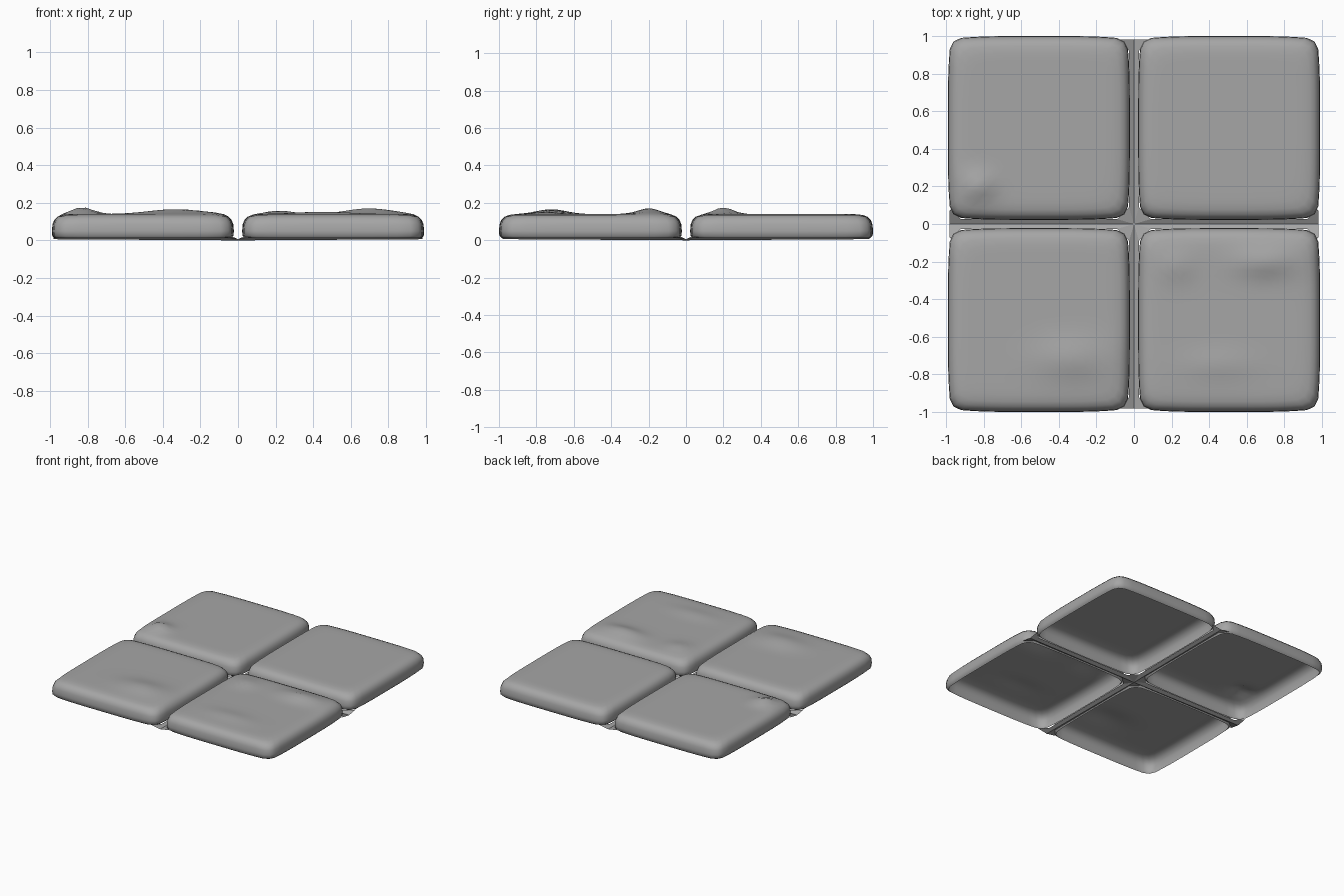
import bpy, bmesh, math

cube = bpy.data.objects.get("Cube")
if cube:
    bpy.data.objects.remove(cube, do_unlink=True)

grey = bpy.data.materials.new("stone_grey")
grey.use_nodes = True
colour = (0.38, 0.38, 0.38, 1)
grey.diffuse_color = colour
bsdf = next(n for n in grey.node_tree.nodes if n.type == 'BSDF_PRINCIPLED')
bsdf.inputs["Base Color"].default_value = colour
bsdf.inputs["Roughness"].default_value = 0.8

# Worn bumps on the upper faces: x, y, height, x radius, y radius
BUMPS = [(-0.83, 0.20, 0.036, 0.08, 0.07),
         (-0.33, -0.72, 0.026, 0.20, 0.11),
         (0.70, -0.20, 0.031, 0.17, 0.08),
         (0.22, -0.22, 0.018, 0.10, 0.08),
         (0.45, -0.75, 0.012, 0.20, 0.08)]

# Wall profile from the open underside up to the rim: inset, z
PROFILE = [(0.014, 0.012), (0.002, 0.024), (0, 0.05), (0.003, 0.085),
           (0.012, 0.108), (0.03, 0.126), (0.055, 0.135), (0.09, 0.139)]
HALF_X, HALF_Y, CHAMFER, SIDE = 0.484, 0.489, 0.07, 12
TOP_RINGS = 12


def bump(x, y):
    return sum(h * math.exp(-((x - bx) / rx) ** 2 - ((y - by) / ry) ** 2)
               for bx, by, h, rx, ry in BUMPS)


def outline(inset):
    """Slightly bowed square with cut corners, anticlockwise."""
    hx, hy = HALF_X - inset, HALF_Y - inset
    pts = []
    for turn in range(4):
        along, out = (hy, hx) if turn % 2 == 0 else (hx, hy)
        c, s = round(math.cos(turn * math.pi / 2)), round(math.sin(turn * math.pi / 2))
        for i in range(SIDE + 1):
            t = 2 * i / SIDE - 1
            v, u = t * (along - CHAMFER), out - 0.01 * t ** 4
            pts.append((u * c - v * s, u * s + v * c))
        # middle of the cut corner
        u, v = out - 0.42 * CHAMFER, along - 0.42 * CHAMFER
        pts.append((u * c - v * s, u * s + v * c))
    return pts


def finish(name, bm):
    mesh = bpy.data.meshes.new(name)
    bm.to_mesh(mesh)
    bm.free()
    obj = bpy.data.objects.new(name, mesh)
    bpy.context.collection.objects.link(obj)
    mesh.materials.append(grey)
    return obj


def paving_stone(name, sx, sy):
    cx, cy = sx * 0.506, sy * 0.511
    bm = bmesh.new()
    rings = []
    # side walls and rounded rim
    for inset, z in PROFILE:
        worn = min(1, max(0, (z - 0.12) / 0.015))
        rings.append([bm.verts.new((cx + x, cy + y, z + worn * bump(cx + x, cy + y)))
                      for x, y in outline(inset)])
    # gently uneven upper face
    rim = outline(PROFILE[-1][0])
    for k in range(1, TOP_RINGS):
        f = 1 - k / TOP_RINGS
        rings.append([bm.verts.new((cx + x * f, cy + y * f,
                                    0.14 + bump(cx + x * f, cy + y * f))) for x, y in rim])
    for a, b in zip(rings, rings[1:]):
        for i in range(len(a)):
            j = (i + 1) % len(a)
            bm.faces.new((a[i], a[j], b[j], b[i]))
    centre = bm.verts.new((cx, cy, 0.14 + bump(cx, cy)))
    last = rings[-1]
    for i in range(len(last)):
        bm.faces.new((last[i], last[(i + 1) % len(last)], centre))
    stone = finish(name, bm)
    bpy.ops.object.select_all(action='DESELECT')
    stone.select_set(True)
    bpy.context.view_layer.objects.active = stone
    bpy.ops.object.shade_smooth_by_angle(angle=math.radians(50))


for side, sx in (("left", 1), ("right", -1)):
    for end, sy in (("front", -1), ("back", 1)):
        paving_stone(f"{end}_{side}_stone", sx, sy)

# Shallow joint between the stones: one half arm, mirrored and turned
bm = bmesh.new()
ARM = [(0, 0, 0), (0.026, 0.09, 0.018), (0.026, 0.92, 0.018),
       (0.08, 0.98, 0.018), (0, 0.982, 0.006)]
CORNER = [(0, 0, 0), (0.09, 0.026, 0.018), (0.026, 0.09, 0.018)]
for turn in range(4):
    c, s = round(math.cos(turn * math.pi / 2)), round(math.sin(turn * math.pi / 2))
    for shape, mirror in ((ARM, 1), (ARM, -1), (CORNER, 1)):
        pts = [(mirror * x, y, z) for x, y, z in shape][::mirror]
        bm.faces.new([bm.verts.new((x * c - y * s, x * s + y * c, z)) for x, y, z in pts])
bmesh.ops.remove_doubles(bm, verts=bm.verts, dist=0.0005)
finish("joint", bm)
